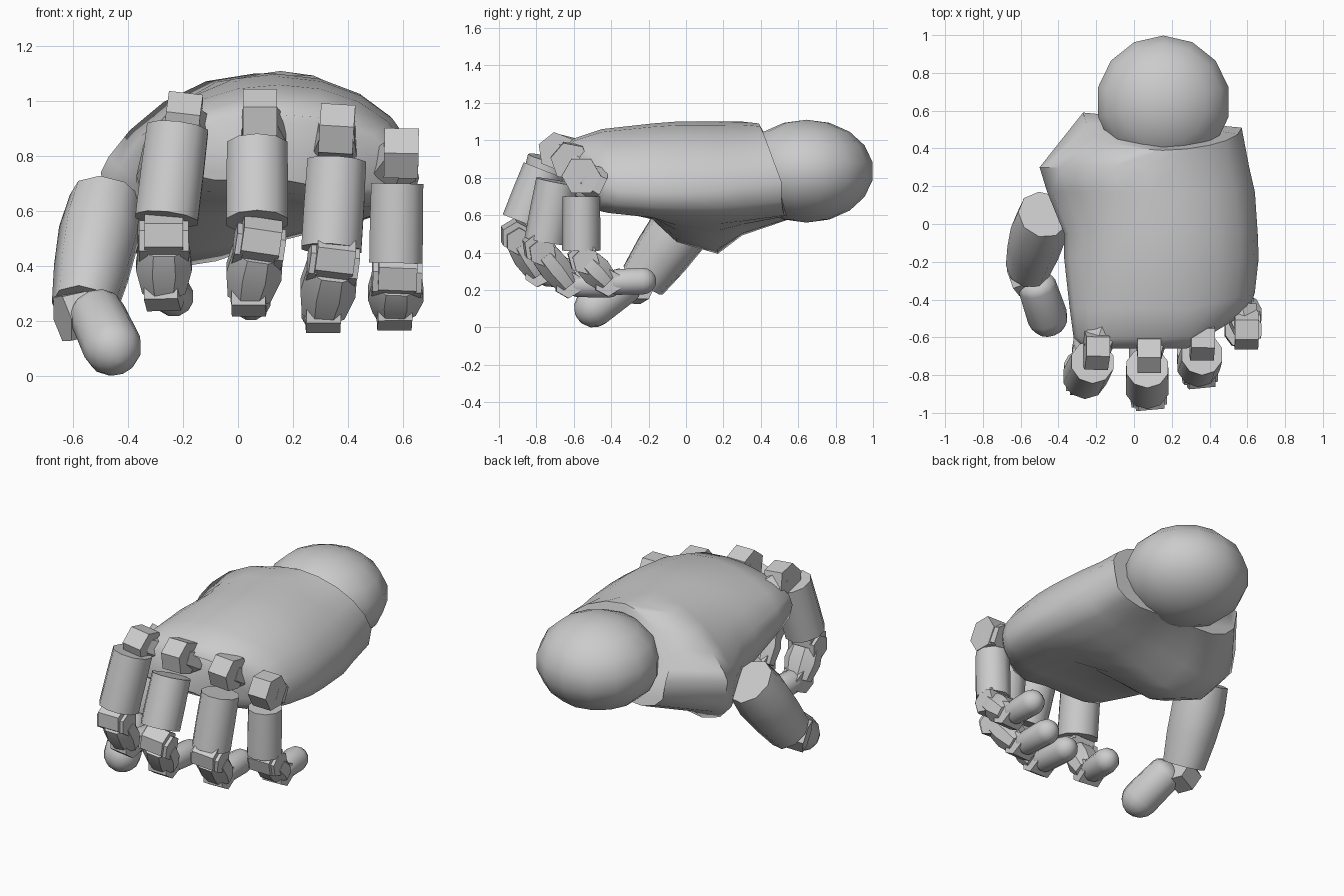
import bpy, bmesh
from math import sin, cos, pi, radians
from mathutils import Vector

old = bpy.data.objects.get("Cube")
if old:
    bpy.data.objects.remove(old, do_unlink=True)

grey = bpy.data.materials.new("plain grey")
grey.use_nodes = True
grey.diffuse_color = (0.6, 0.6, 0.6, 1)
grey.node_tree.nodes["Principled BSDF"].inputs["Base Color"].default_value = (0.6, 0.6, 0.6, 1)


def finish(name, bm, angle=40):
    """Turn a bmesh into a named, shaded object."""
    bmesh.ops.recalc_face_normals(bm, faces=bm.faces)
    mesh = bpy.data.meshes.new(name)
    bm.to_mesh(mesh)
    bm.free()
    mesh.materials.append(grey)
    mesh.shade_smooth()
    mesh.set_sharp_from_angle(angle=radians(angle))
    obj = bpy.data.objects.new(name, mesh)
    bpy.context.collection.objects.link(obj)
    return obj


def loft(name, rings, angle=40):
    """Skin a list of closed rings and cap both ends."""
    bm = bmesh.new()
    loops = [[bm.verts.new(p) for p in ring] for ring in rings]
    n = len(loops[0])
    for a, b in zip(loops, loops[1:]):
        for i in range(n):
            j = (i + 1) % n
            bm.faces.new((a[i], a[j], b[j], b[i]))
    bm.faces.new(loops[0])
    bm.faces.new(loops[-1])
    return finish(name, bm, angle)


def tube(name, a, b, profile, sides=10, angle=40, flat=1.0, across=(1, 0, 0)):
    """Round body from a to b; profile holds (fraction along, radius)."""
    a, b, across = Vector(a), Vector(b), Vector(across)
    axis = (b - a).normalized()
    u = (across - axis * axis.dot(across)).normalized()
    v = axis.cross(u)
    turn = [2 * pi * (i + 0.5) / sides for i in range(sides)]
    rings = [[a.lerp(b, t) + u * (r * cos(k)) + v * (r * flat * sin(k)) for k in turn]
             for t, r in profile]
    return loft(name, rings, angle)


def capsule(name, a, b, r, sides=12):
    """Round-ended fingertip."""
    cap = r / (Vector(b) - Vector(a)).length
    steps = [pi / 2 * i / 4 for i in range(5)]
    profile = [(cap * 0.6 * (1 - cos(s)), max(r * 0.95 * sin(s), 0.01)) for s in steps]
    profile += [(1 - cap + cap * sin(s), max(r * cos(s), 0.01)) for s in steps]
    return tube(name, a, b, profile, sides, 60)


def hinge(name, centre, radius, width, along):
    """Angular hinge band whose pin runs across the finger."""
    c = Vector(centre)
    d = Vector(along).normalized()
    pin = (Vector((1, 0, 0)) - d * d.x).normalized()
    tube(name, c - pin * width / 2, c + pin * width / 2, [(0, radius), (1, radius)],
         6, 25, across=d)
    return pin


# Wrist ball
bm = bmesh.new()
bmesh.ops.create_uvsphere(bm, u_segments=14, v_segments=9, radius=1)
for vert in bm.verts:
    x, y, z = vert.co
    vert.co = (0.155 + 0.36 * x, 0.645 + 0.358 * y, 0.835 + 0.275 * z)
finish("wrist_ball", bm, 60)

# Palm: y, left x, right x, left side z, right side z, top, thumb bottom, outer bottom
sections = [
    (0.39, -0.27, 0.57, 0.79, 0.78, 1.09, 0.55, 0.57),
    (0.30, -0.50, 0.61, 0.74, 0.75, 1.10, 0.44, 0.55),
    (0.17, -0.46, 0.64, 0.70, 0.73, 1.10, 0.32, 0.55),
    (-0.05, -0.37, 0.655, 0.70, 0.72, 1.10, 0.40, 0.56),
    (-0.18, -0.37, 0.66, 0.73, 0.72, 1.09, 0.55, 0.565),
    (-0.45, -0.34, 0.64, 0.78, 0.73, 1.06, 0.62, 0.585),
    (-0.60, -0.32, 0.62, 0.83, 0.75, 1.01, 0.65, 0.61),
    (-0.66, -0.26, 0.57, 0.83, 0.76, 0.95, 0.70, 0.65),
]
rings = []
for n, (y, xl, xr, zl, zr, top, bl, br) in enumerate(sections):
    ring = []
    for i in range(20):
        k = 2 * pi * i / 20
        f = (1 + cos(k)) / 2
        ease = f * f * (3 - 2 * f)
        side = zl + (zr - zl) * f
        if sin(k) >= 0:
            slope = 1.6 if n < 3 and f < 0.5 else 1
            z = side + (top - side) * max(sin(k), 0) ** slope
        else:
            floor = bl + (br - bl) * ease + 0.04 * sin(pi * f) ** 4
            z = side + (floor - side) * abs(sin(k)) ** 0.6
        shift = (0.20 - 0.08 * f) * (1 - max(sin(k), 0)) if n == 0 else 0
        if n >= 5:
            shift += 0.5 * max(f - 0.65, 0) * min(n - 4, 2) / 2
        ring.append((xl + (xr - xl) * f, y + shift, z))
    rings.append(ring)
loft("palm", rings, 50)

# Fingers: knuckle, upper start, upper end, middle joint, end joint, tip, radius
fingers = {
    "index": ((-0.2, -0.67, 0.93), (-0.22, -0.73, 0.90), (-0.26, -0.81, 0.57),
              (-0.27, -0.83, 0.51), (-0.27, -0.72, 0.31), (-0.22, -0.45, 0.28), 0.12),
    "middle": ((0.08, -0.69, 0.94), (0.07, -0.76, 0.84), (0.07, -0.87, 0.56),
               (0.08, -0.91, 0.49), (0.04, -0.79, 0.29), (0.05, -0.48, 0.27), 0.118),
    "ring": ((0.36, -0.62, 0.89), (0.36, -0.69, 0.78), (0.34, -0.75, 0.46),
             (0.35, -0.79, 0.43), (0.31, -0.63, 0.23), (0.30, -0.34, 0.23), 0.115),
    "little": ((0.595, -0.56, 0.81), (0.58, -0.56, 0.70), (0.575, -0.56, 0.41),
               (0.58, -0.55, 0.37), (0.57, -0.42, 0.24), (0.56, -0.16, 0.25), 0.102),
}
for name, (knuckle, start, end, joint, last, tip, r) in fingers.items():
    down = Vector(end) - Vector(start)
    curl = Vector(last) - Vector(joint)
    hinge(name + "_knuckle", knuckle, 0.105, 0.125, down)
    back = Vector(knuckle) + Vector((0.02 - 0.08 * knuckle[0], 0.1, -0.05))
    tube(name + "_knuckle_link", knuckle, back, [(0, 0.075), (1, 0.095)], 6, 25)
    tube(name + "_upper", start, end, [(0, r * 0.98), (0.5, r), (1, r)], 10)
    pin = hinge(name + "_middle_joint", joint, 0.085, 0.14, curl)
    # fork plates beside the joint, then the tapering middle segment
    for s in (-1, 1):
        plate = Vector(joint) + pin * (s * 0.075) + curl * 0.1
        hinge(name + "_fork_plate", plate, 0.075, 0.03, curl)
    tube(name + "_middle", Vector(joint) + curl * 0.2, last,
         [(0, 0.1), (0.45, 0.11), (1, 0.085)], 8, 30, 0.8)
    hinge(name + "_end_joint", last, 0.075, 0.125, Vector(tip) - Vector(last))
    capsule(name + "_tip", last, tip, 0.074)

# Thumb
tube("thumb_base", (-0.48, 0.05, 0.64), (-0.56, -0.23, 0.25),
     [(0, 0.135), (0.3, 0.15), (0.65, 0.14), (1, 0.12)], 9, 60, 1.1)
hinge("thumb_joint", (-0.58, -0.27, 0.22), 0.095, 0.13, (0.1, -0.2, -0.12))
capsule("thumb_tip", (-0.53, -0.28, 0.26), (-0.43, -0.575, 0.045), 0.108)
